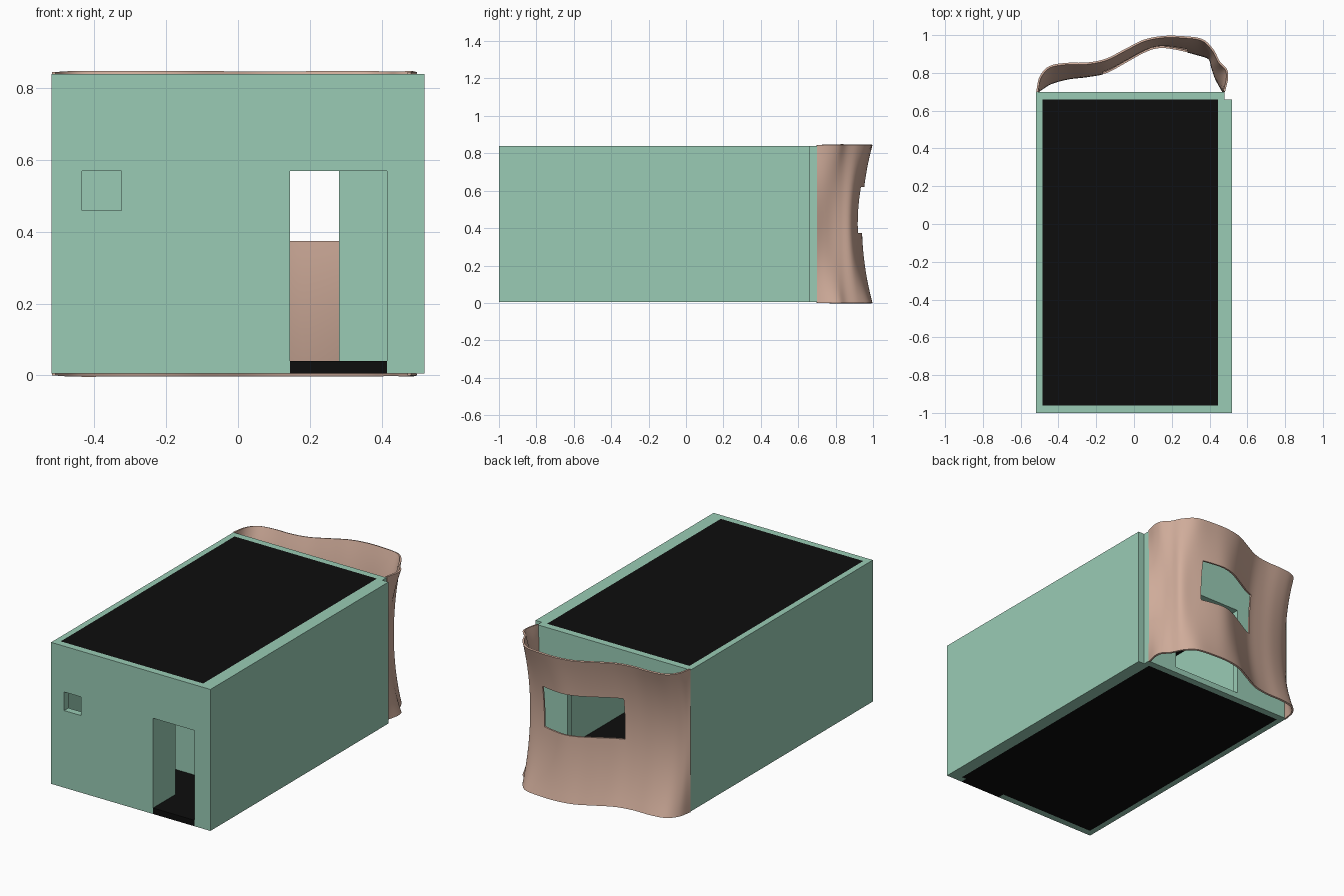
import bpy, bmesh
from mathutils import Vector

if "Cube" in bpy.data.objects:
    bpy.data.objects.remove(bpy.data.objects["Cube"])


def material(name, color):
    m = bpy.data.materials.new(name)
    m.diffuse_color = color
    m.use_nodes = True
    m.node_tree.nodes["Principled BSDF"].inputs["Base Color"].default_value = m.diffuse_color
    return m


GREEN = material("green_wall", (0.32, 0.60, 0.46, 1))
BLACK = material("black_slab", (0.004, 0.004, 0.004, 1))
PINK = material("clay_wall", (0.64, 0.42, 0.33, 1))


def mesh_object(name, bm, mat=None):
    mesh = bpy.data.meshes.new(name)
    bmesh.ops.recalc_face_normals(bm, faces=bm.faces)
    bm.to_mesh(mesh)
    bm.free()
    ob = bpy.data.objects.new(name, mesh)
    bpy.context.collection.objects.link(ob)
    if mat:
        mesh.materials.append(mat)
    return ob


def box(name, x, y, z, mat=None):
    bm = bmesh.new()
    bmesh.ops.create_cube(bm, size=1)
    for v in bm.verts:
        v.co = [(r[0] + r[1]) / 2 + c * (r[1] - r[0]) for c, r in zip(v.co, (x, y, z))]
    return mesh_object(name, bm, mat)


def cut(ob, *ranges):
    """Subtract boxes from an object, then bake its modifiers."""
    cutters = []
    for r in ranges:
        c = box("cutter", *r)
        c.hide_render = True
        cutters.append(c)
        mod = ob.modifiers.new("cut", 'BOOLEAN')
        mod.operation, mod.solver, mod.object = 'DIFFERENCE', 'EXACT', c
    bpy.ops.object.select_all(action='DESELECT')
    ob.select_set(True)
    bpy.context.view_layer.objects.active = ob
    bpy.ops.object.convert(target='MESH')
    for c in cutters:
        bpy.data.objects.remove(c)


Z0, Z1 = 0.005, 0.84

# Outer walls: hollow interior, corner notch, front door, small window, rear opening
walls = box("outer_walls", (-0.52, 0.52), (-1, 0.70), (Z0, Z1), GREEN)
cut(walls,
    ((-0.485, 0.445), (-0.96, 0.66), (-0.1, 1)),
    ((0.48, 0.60), (0.66, 0.80), (-0.1, 1)),
    ((0.145, 0.415), (-1.1, -0.90), (-0.1, 0.57)),
    ((-0.435, -0.325), (-1.1, -0.90), (0.46, 0.57)),
    ((-0.165, 0.282), (0.60, 0.80), (0.04, 0.57)))

# Floor, doorway threshold and ceiling
box("floor", (-0.485, 0.445), (-0.96, 0.66), (Z0, 0.04), BLACK)
box("door_threshold", (0.145, 0.415), (-1, -0.96), (Z0, 0.04), BLACK)
box("ceiling", (-0.485, 0.445), (-0.96, 0.66), (0.80, Z1), BLACK)

# Small inner room in the front left corner, with a doorway in its side
box("inner_back_wall", (-0.485, 0.145), (-0.53, -0.495), (0.04, 0.80), GREEN)
side = box("inner_side_wall", (0.11, 0.145), (-0.96, -0.53), (0.04, 0.80), GREEN)
cut(side, ((0.0, 0.3), (-0.79, -0.535), (0, 0.57)))

# Wavy rear wall: outline at top and bottom edges, and the waist at mid height
RIM = [(-.518, .70), (-.50, .78), (-.45, .835), (-.36, .853), (-.25, .855), (-.15, .875),
       (-.05, .925), (.05, .975), (.15, .995), (.25, .995), (.36, .98), (.42, .925),
       (.455, .86), (.492, .82), (.498, .77), (.482, .70)]
WAIST = [(-.518, .70), (-.49, .72), (-.44, .75), (-.35, .775), (-.25, .787), (-.15, .807),
         (-.05, .86), (.05, .915), (.13, .94), (.22, .932), (.33, .905), (.40, .88),
         (.418, .83), (.435, .78), (.455, .74), (.478, .70)]


def smooth_path(pts, steps=5):
    """Catmull-Rom through the points."""
    p = [Vector(q) for q in pts]
    p = [2 * p[0] - p[1]] + p + [2 * p[-1] - p[-2]]
    out = []
    for i in range(1, len(p) - 2):
        a, b, c, d = p[i - 1:i + 3]
        for k in range(steps):
            t = k / steps
            out.append(0.5 * (2 * b + (c - a) * t + (2 * a - 5 * b + 4 * c - d) * t * t
                              + (3 * b - a - 3 * c + d) * t ** 3))
    return out + [p[-2]]


rim, waist = smooth_path(RIM), smooth_path(WAIST)
bm = bmesh.new()
ROWS = 20
grid = []
for r in range(ROWS + 1):
    s = r / ROWS
    w = 1 - (2 * s - 1) ** 2
    grid.append([bm.verts.new((*a.lerp(b, w), 0.845 * s)) for a, b in zip(rim, waist)])
for lo, hi in zip(grid, grid[1:]):
    for i in range(len(lo) - 1):
        bm.faces.new((lo[i + 1], lo[i], hi[i], hi[i + 1]))
wave = mesh_object("wavy_rear_wall", bm, PINK)
if wave.data.polygons[len(wave.data.polygons) // 2].normal.y < 0:
    wave.data.flip_normals()
solid = wave.modifiers.new("thickness", 'SOLIDIFY')
solid.thickness, solid.offset = 0.01, -1

# Window through the wavy wall
cut(wave, ((-0.165, 0.282), (0.71, 1.2), (0.375, 0.62)))
bpy.ops.object.shade_smooth_by_angle()
